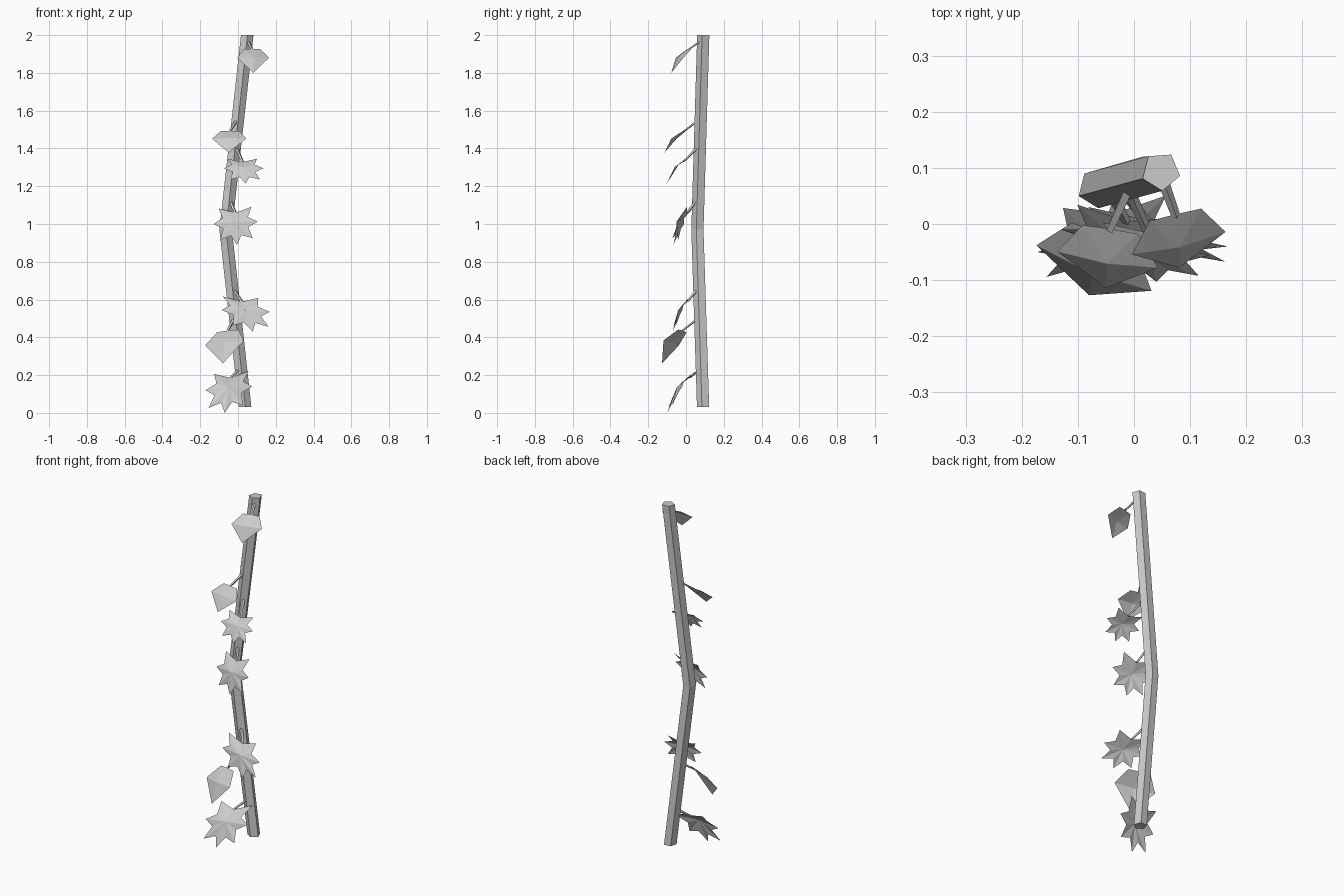
import bpy, bmesh, math
from mathutils import Vector

cube = bpy.data.objects.get("Cube")
if cube:
    bpy.data.objects.remove(cube, do_unlink=True)

grey = bpy.data.materials.new("plain_grey")
grey.use_nodes = True
colour = (0.6, 0.6, 0.6, 1)
grey.diffuse_color = colour
grey.node_tree.nodes["Principled BSDF"].inputs["Base Color"].default_value = colour


def finish(name, bm):
    mesh = bpy.data.meshes.new(name)
    bm.to_mesh(mesh)
    bm.free()
    mesh.materials.append(grey)
    obj = bpy.data.objects.new(name, mesh)
    bpy.context.collection.objects.link(obj)


def tube(name, path, radii, sides, turn=0.0):
    """Flat-sided tube whose rings lie level."""
    bm = bmesh.new()
    rings = []
    for p, r in zip(path, radii):
        angles = [turn + math.tau * i / sides for i in range(sides)]
        rings.append([bm.verts.new(Vector(p) + Vector((math.cos(a), math.sin(a), 0)) * r)
                      for a in angles])
    for low, high in zip(rings, rings[1:]):
        for i in range(sides):
            j = (i + 1) % sides
            bm.faces.new((low[i], low[j], high[j], high[i]))
    bm.faces.new(rings[0][::-1])
    bm.faces.new(rings[-1])
    bmesh.ops.recalc_face_normals(bm, faces=bm.faces)
    finish(name, bm)


# Main stem: five-sided with one bend
stem = [Vector((0.037, 0.093, 0.03)), Vector((-0.066, 0.063, 0.97)), Vector((0.048, 0.094, 2.0))]
tube("stem", stem, [0.035] * 3, 5, math.radians(-14))


def stem_at(z):
    a, b = (stem[0], stem[1]) if z < stem[1].z else (stem[1], stem[2])
    return a.lerp(b, (z - a.z) / (b.z - a.z))


# Leaf outlines: across, up, and lift off the leaf plane; the first point is the base
simple = [(0, 0.72, -0.25), (-0.55, 0.7, -0.25), (-1, 0, 0), (0, -1, 0),
          (1, 0, 0), (0.55, 0.7, -0.25)]
lobed = [(0, 0.5, -0.15)]
for k in range(7):
    a = math.radians(135 + 45 * k)
    r = 1.05 if k % 2 == 0 else 1.0
    lobed.append((r * math.cos(a), r * math.sin(a), -0.2 if k in (0, 6) else 0))
    if k < 6:
        a += math.radians(22.5)
        lobed.append((0.62 * math.cos(a), 0.62 * math.sin(a), 0))


def leaf(name, outline, left, right, tip, joint):
    """Leaf fanned round a raised middle, plus its stalk from the stem."""
    left, right, tip = Vector(left), Vector(right), Vector(tip)
    mid = (left + right) / 2
    across, up = (right - left) / 2, mid - tip
    lift = across.cross(up).normalized() * up.length
    place = lambda p: mid + across * p[0] + up * p[1] + lift * p[2]
    bm = bmesh.new()
    hub = bm.verts.new(place((0, 0, 0.1)))
    rim = [bm.verts.new(place(p)) for p in outline]
    for a, b in zip(rim, rim[1:] + rim[:1]):
        bm.faces.new((hub, a, b))
    finish(name, bm)
    tube(name + "_stalk", [place(outline[0]), stem_at(joint)], [0.008, 0.011], 4, 0.4)


leaf("lobed_leaf_bottom", lobed, (-0.172, -0.05, 0.12), (0.075, -0.02, 0.14), (-0.07, -0.1, 0.0), 0.24)
leaf("simple_leaf_low", simple, (-0.174, -0.038, 0.357), (0.031, -0.119, 0.383), (-0.08, -0.127, 0.262), 0.51)
leaf("lobed_leaf_low", lobed, (-0.087, -0.02, 0.545), (0.167, -0.04, 0.535), (0.078, -0.07, 0.431), 0.67)
leaf("lobed_leaf_middle", lobed, (-0.13, -0.01, 1.0), (0.103, -0.05, 1.013), (-0.006, -0.066, 0.89), 1.14)
leaf("lobed_leaf_high", lobed, (-0.075, -0.05, 1.295), (0.135, -0.056, 1.295), (0.04, -0.103, 1.214), 1.42)
leaf("simple_leaf_high", simple, (-0.137, -0.049, 1.452), (0.043, -0.078, 1.452), (-0.05, -0.114, 1.378), 1.56)
leaf("simple_leaf_top", simple, (-0.004, -0.054, 1.88), (0.163, -0.014, 1.88), (0.081, -0.078, 1.8), 1.98)
